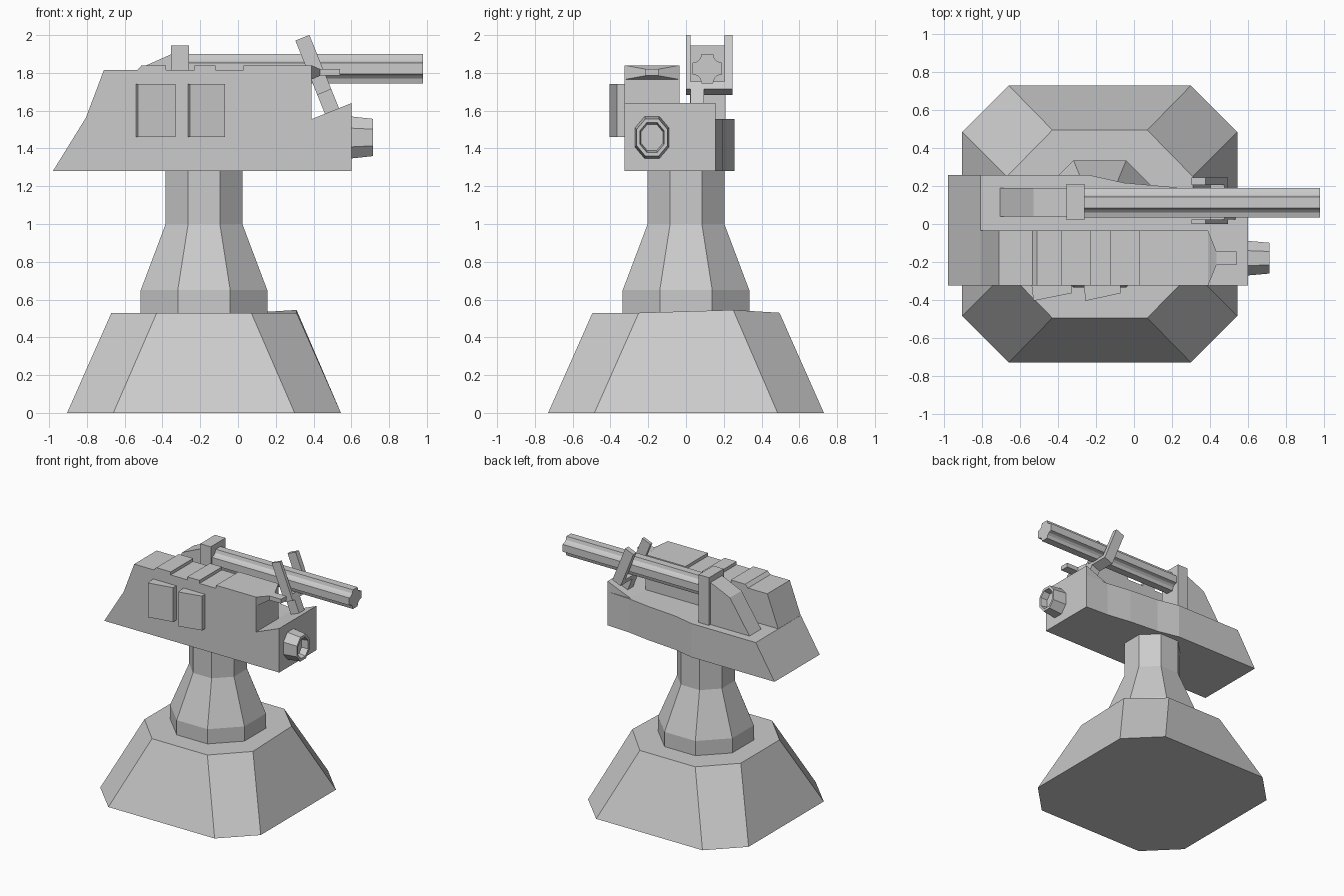
import bpy, bmesh
from math import sin, cos, tan, pi, radians

if "Cube" in bpy.data.objects:
    bpy.data.objects.remove(bpy.data.objects["Cube"])


def loft(name, rings):
    """Skin rings of equal point count and cap both ends."""
    bm = bmesh.new()
    vs = [[bm.verts.new(p) for p in r] for r in rings]
    n = len(vs[0])
    for a, b in zip(vs, vs[1:]):
        for i in range(n):
            j = (i + 1) % n
            bm.faces.new((a[i], a[j], b[j], b[i]))
    bm.faces.new(vs[0])
    bm.faces.new(vs[-1])
    bmesh.ops.recalc_face_normals(bm, faces=bm.faces)
    me = bpy.data.meshes.new(name)
    bm.to_mesh(me)
    bm.free()
    ob = bpy.data.objects.new(name, me)
    bpy.context.collection.objects.link(ob)
    return ob


def extrude_y(name, prof, y0, y1):
    return loft(name, [[(x, y, z) for x, z in prof] for y in (y0, y1)])


def box(name, x0, x1, y0, y1, z0, z1):
    return extrude_y(name, [(x0, z0), (x1, z0), (x1, z1), (x0, z1)], y0, y1)


def octagon(ax, ay, bx, by):
    """Eight points: half extents ax, ay; corners cut at bx, by."""
    return [(ax, by), (bx, ay), (-bx, ay), (-ax, by),
            (-ax, -by), (-bx, -ay), (bx, -ay), (ax, -by)]


CX = -0.18
T = tan(pi / 8)

# Base: chamfered frustum with one slightly raised top corner
base_rings = []
for z, dims in ((0, (0.725, 0.73, 0.48, 0.485)), (0.53, (0.49, 0.495, 0.25, 0.25))):
    base_rings.append([(CX + x, y, z) for x, y in octagon(*dims)])
x, y, z = base_rings[1][0]
base_rings[1][0] = (x, y, 0.545)
loft("base", base_rings)

# Pedestal column
loft("column", [[(CX + x, y, z) for x, y in octagon(r, r, r * T, r * T)]
                for r, z in ((0.335, 0.52), (0.335, 0.65), (0.203, 1.0), (0.203, 1.28))])

# Lower housing: plan outline with a sloping rear end
plan = [(0.60, -0.325), (0.60, 0.155), (0.40, 0.165), (0.20, 0.195),
        (-0.05, 0.217), (-0.23, 0.257)]
loft("lower_housing", [[(x, y, z) for x, y in plan + [(rx, 0.257), (rx, -0.325)]]
                       for z, rx in ((1.28, -0.98), (1.555, -0.81))])
extrude_y("front_wedge", [(0.39, 1.55), (0.60, 1.55), (0.60, 1.64), (0.39, 1.555)],
          -0.325, 0.155)

# Upper housing with raised roof panels
extrude_y("upper_housing", [(-0.81, 1.55), (0.39, 1.55), (0.39, 1.815), (-0.71, 1.815)],
          -0.325, -0.035)
for i, (x0, x1) in enumerate(((-0.23, -0.12), (0.03, 0.39))):
    box(f"roof_panel_{i}", x0, x1, -0.325, -0.035, 1.81, 1.84)
extrude_y("roof_panel_rear", [(-0.54, 1.81), (-0.38, 1.81), (-0.38, 1.84), (-0.51, 1.84)],
          -0.325, -0.035)

# Sensor on the front of the upper housing
loft("sensor_cone", [[(x, -0.18 + sy * hy, z1 if sz > 0 else z0)
                      for sy, sz in ((-1, -1), (1, -1), (1, 1), (-1, 1))]
                     for x, hy, z0, z1 in ((0.39, 0.145, 1.765, 1.84),
                                           (0.435, 0.035, 1.785, 1.82),
                                           (0.54, 0.035, 1.785, 1.82))])

# Slanted side boxes
for i, (x0, x1) in enumerate(((-0.54, -0.33), (-0.265, -0.07))):
    loft(f"side_box_{i}", [[(x0, -0.32, z), (x0 + 0.01, -0.405, z),
                            (x1, -0.365, z), (x1, -0.32, z)] for z in (1.46, 1.74)])

# Hollow nozzle on the front face
loft("nozzle", [[(x, -0.18 + y * s, 1.458 + z * s)
                 for y, z in octagon(0.092, 0.112, 0.04, 0.05)]
                for x, s in ((0.59, 1), (0.715, 0.88), (0.715, 0.7), (0.66, 0.62))])

# Barrel: cross section with four prongs and scooped corners
section = []
for k in range(4):
    c, s = cos(k * pi / 2), sin(k * pi / 2)
    section += [(a * c - b * s, a * s + b * c)
                for a, b in ((0.078, -0.03), (0.078, 0.03), (0.052, 0.038), (0.038, 0.052))]
loft("barrel", [[(x, 0.113 + a, 1.823 + b) for a, b in section] for x in (-0.28, 0.98)])

# Rear bracket and its sloped brace
box("rear_bracket", -0.355, -0.26, 0.02, 0.21, 1.55, 1.945)
extrude_y("rear_brace", [(-0.71, 1.55), (-0.35, 1.55), (-0.35, 1.90), (-0.53, 1.82)],
          0.04, 0.19)

# Front fork, standing square to the sloped deck
fork = [(0.025, -0.01), (0.095, -0.01), (0.095, 0.115), (0.245, 0.115), (0.245, 0.425),
        (0.205, 0.425), (0.205, 0.16), (0.025, 0.16), (0.025, 0.425), (0.0, 0.425),
        (0.0, 0.115), (0.025, 0.115)]
ta = radians(22)
loft("front_fork", [[(0.50 + t * cos(ta) - w * sin(ta), y,
                      1.592 + t * sin(ta) + w * cos(ta)) for y, w in fork]
                    for t in (-0.04, 0.04)])
